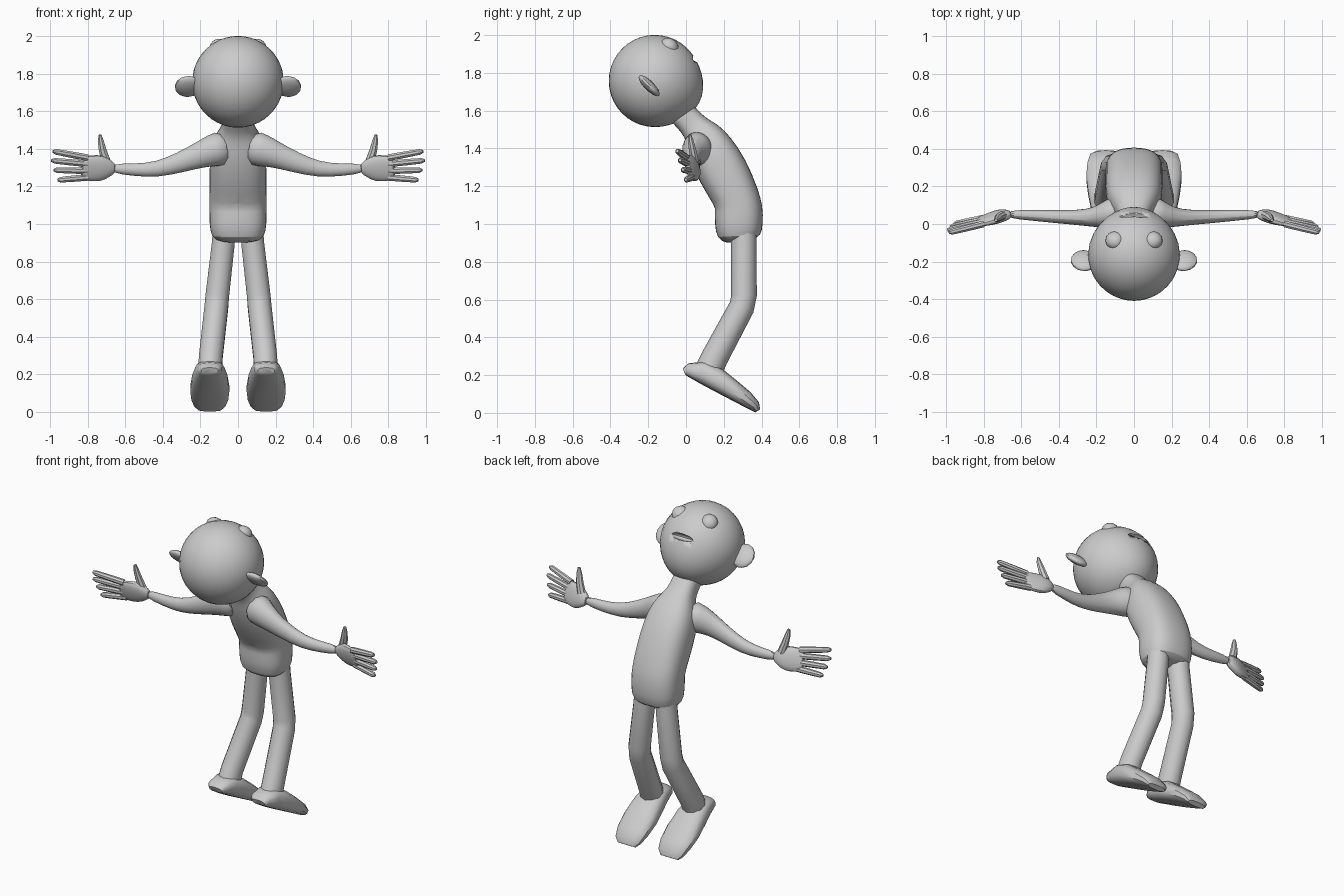
import bpy, bmesh, math
from mathutils import Vector, Matrix

if "Cube" in bpy.data.objects:
    bpy.data.objects.remove(bpy.data.objects["Cube"])

skin = bpy.data.materials.new("grey_skin")
skin.use_nodes = True
GREY = (0.6, 0.6, 0.6, 1)
skin.diffuse_color = GREY
skin.node_tree.nodes["Principled BSDF"].inputs["Base Color"].default_value = GREY


def finish(name, bm, mirror=False, subsurf=0, angle=40):
    """Turn a bmesh into a shaded, optionally mirrored object."""
    bmesh.ops.recalc_face_normals(bm, faces=bm.faces)
    mesh = bpy.data.meshes.new(name)
    bm.to_mesh(mesh)
    bm.free()
    mesh.materials.append(skin)
    ob = bpy.data.objects.new(name, mesh)
    bpy.context.collection.objects.link(ob)
    bpy.ops.object.select_all(action='DESELECT')
    ob.select_set(True)
    bpy.context.view_layer.objects.active = ob
    bpy.ops.object.shade_smooth_by_angle(angle=math.radians(angle))
    if mirror:
        mod = ob.modifiers.new("Mirror", 'MIRROR')
        mod.use_mirror_merge = False
    if subsurf:
        mod = ob.modifiers.new("Subdivision", 'SUBSURF')
        mod.levels = mod.render_levels = subsurf
    return ob


def loft(name, stations, side, sides=12, power=2.0, **kw):
    """Skin rings along a path; station = (x, y, z, radius along side, other radius)."""
    bm = bmesh.new()
    pts = [Vector(s[:3]) for s in stations]
    rings = []
    for i, s in enumerate(stations):
        t = (pts[min(i + 1, len(pts) - 1)] - pts[max(i - 1, 0)]).normalized()
        a = Vector(side)
        a = (a - t * a.dot(t)).normalized()
        b = t.cross(a)
        ring = []
        for k in range(sides):
            ang = 2 * math.pi * (k + 0.5) / sides
            c, d = math.cos(ang), math.sin(ang)
            u = math.copysign(abs(c) ** (2 / power), c) * s[3]
            v = math.copysign(abs(d) ** (2 / power), d) * s[4]
            ring.append(bm.verts.new(pts[i] + a * u + b * v))
        rings.append(ring)
    for r, q in zip(rings, rings[1:]):
        for k in range(sides):
            n = (k + 1) % sides
            bm.faces.new((r[k], r[n], q[n], q[k]))
    bm.faces.new(rings[0][::-1])
    bm.faces.new(rings[-1])
    return finish(name, bm, **kw)


def ellipsoid(name, centre, radii, frame, segs=20, **kw):
    bm = bmesh.new()
    bmesh.ops.create_uvsphere(bm, u_segments=segs, v_segments=segs // 2, radius=1)
    m = Matrix.Translation(centre) @ frame @ Matrix.Diagonal((*radii, 1))
    bmesh.ops.transform(bm, matrix=m, verts=bm.verts)
    return finish(name, bm, **kw)


X = (1, 0, 0)
# The head leans back, so the face points up and forward
head_tilt = Matrix.Rotation(math.radians(45), 4, 'X')
head_centre = Vector((0, -0.165, 1.757))

# Head, with a slightly swollen chin
bm = bmesh.new()
bmesh.ops.create_uvsphere(bm, u_segments=32, v_segments=20, radius=0.244)
bmesh.ops.transform(bm, matrix=Matrix.Translation(head_centre) @ head_tilt, verts=bm.verts)
chin = Vector((0, 0.92, -0.38))
for v in bm.verts:
    d = (v.co - head_centre).normalized()
    v.co += d * 0.018 * max(0, d.dot(chin)) ** 6
head = finish("head", bm)

# Mouth opening
mouth = ellipsoid("mouth_cutter", (0, 0.045, 1.872), (0.075, 0.05, 0.019),
                  Matrix.Rotation(math.radians(28), 4, 'X'))
mouth.hide_render = True
mouth.display_type = 'WIRE'
cut = head.modifiers.new("Mouth", 'BOOLEAN')
cut.operation, cut.object, cut.solver = 'DIFFERENCE', mouth, 'EXACT'
mouth.hide_set(True)

# Eyes and ears
ellipsoid("eyes", (0.1, -0.088, 1.937), (0.052, 0.045, 0.052), head_tilt, mirror=True)
ellipsoid("ears", (0.265, -0.195, 1.732), (0.072, 0.026, 0.075),
          head_tilt @ Matrix.Rotation(math.radians(-20), 4, 'Y'), segs=14, mirror=True)

# Torso and neck
loft("torso", [
    (0, 0.285, 0.905, 0.10, 0.07),
    (0, 0.28, 0.93, 0.145, 0.12),
    (0, 0.28, 1.0, 0.155, 0.13),
    (0, 0.28, 1.085, 0.155, 0.13),
    (0, 0.268, 1.14, 0.155, 0.125),
    (0, 0.195, 1.28, 0.155, 0.14),
    (0, 0.13, 1.4, 0.15, 0.125),
    (0, 0.09, 1.465, 0.12, 0.105),
    (0, 0.05, 1.51, 0.085, 0.075),
    (0, 0.0, 1.565, 0.08, 0.072),
    (0, -0.06, 1.63, 0.09, 0.08)], X, sides=16, power=2.6, subsurf=1)

# Arms
loft("arms", [
    (0.06, 0.075, 1.41, 0.11, 0.10),
    (0.14, 0.05, 1.39, 0.09, 0.08),
    (0.21, 0.035, 1.365, 0.072, 0.055),
    (0.30, 0.034, 1.33, 0.058, 0.042),
    (0.43, 0.04, 1.288, 0.044, 0.036),
    (0.55, 0.047, 1.288, 0.035, 0.03),
    (0.68, 0.052, 1.297, 0.028, 0.022)], (0, 0, 1), sides=10, mirror=True, subsurf=1)

# Hands: palm, thumb and four fingers
across = (0, -0.3, 0.95)
loft("palms", [
    (0.65, 0.052, 1.296, 0.026, 0.02),
    (0.69, 0.048, 1.297, 0.055, 0.03),
    (0.73, 0.038, 1.297, 0.08, 0.032),
    (0.79, 0.02, 1.297, 0.075, 0.024),
    (0.84, 0.008, 1.3, 0.068, 0.016)], across, sides=10, power=2.4, mirror=True, subsurf=1)
loft("thumbs", [
    (0.70, 0.045, 1.33, 0.025, 0.024),
    (0.72, 0.035, 1.39, 0.022, 0.021),
    (0.73, 0.025, 1.44, 0.017, 0.016),
    (0.735, 0.02, 1.475, 0.008, 0.008)], X, sides=8, mirror=True)

fingers = {"index": (1.353, 1.387, 0.985), "middle": (1.32, 1.338, 0.993),
           "ring": (1.283, 1.287, 0.98), "little": (1.248, 1.234, 0.96)}
for name, (z0, z1, tip) in fingers.items():
    base = Vector((0.80, 0.016 + (1.3 - z0) * 0.3, z0))
    end = Vector((tip, -0.02 + (1.3 - z1) * 0.3, z1))
    rows = [(*base.lerp(end, f), r, r) for f, r in
            ((0, 0.019), (0.5, 0.018), (0.9, 0.016), (1, 0.008))]
    loft(name + "_fingers", rows, (0, 0, 1), sides=8, mirror=True)

# Legs, bent at the knee
loft("legs", [
    (0.075, 0.305, 0.97, 0.062, 0.068),
    (0.078, 0.305, 0.9, 0.064, 0.068),
    (0.11, 0.307, 0.62, 0.066, 0.068),
    (0.115, 0.295, 0.56, 0.066, 0.068),
    (0.145, 0.15, 0.29, 0.066, 0.072),
    (0.15, 0.11, 0.2, 0.066, 0.075)], X, sides=10, mirror=True)

# Feet: (distance along the sole, height, half width)
sole, along, up = Vector((0.15, -0.012, 0.2)), Vector((0, 0.885, -0.466)), Vector((0, 0.466, 0.885))
profile = [(-0.008, 0.035, 0.045), (0.008, 0.07, 0.065), (0.08, 0.12, 0.08),
           (0.16, 0.125, 0.095), (0.26, 0.105, 0.106), (0.35, 0.085, 0.1),
           (0.41, 0.06, 0.085), (0.435, 0.03, 0.06)]
loft("feet", [(*(sole + along * s + up * h / 2), w, h / 2) for s, h, w in profile],
     X, sides=14, power=2.7, mirror=True)
